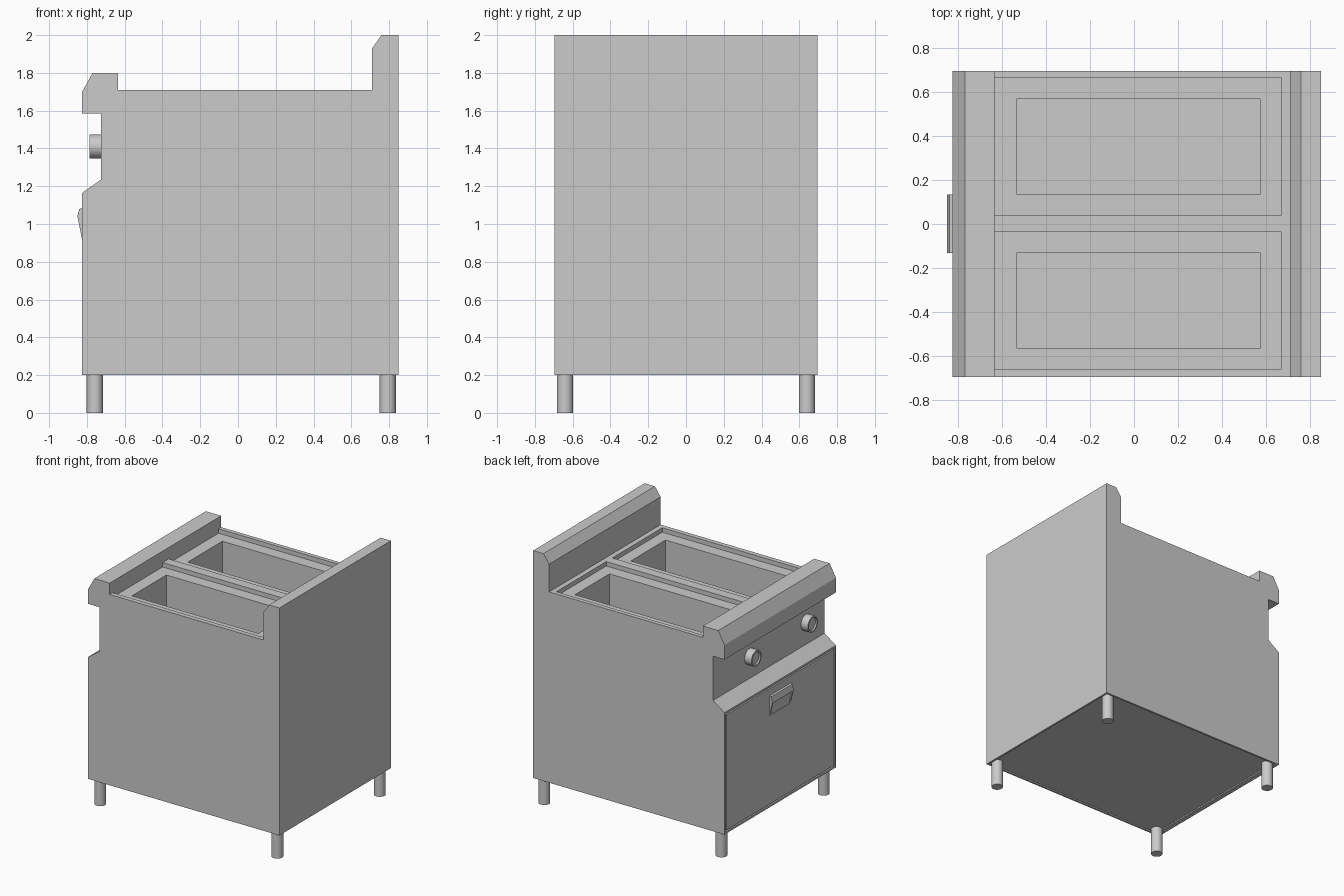
import bpy, bmesh, math
from mathutils import Matrix

if "Cube" in bpy.data.objects:
    bpy.data.objects.remove(bpy.data.objects["Cube"])


def finish(name, bm, smooth=False):
    bmesh.ops.recalc_face_normals(bm, faces=bm.faces)
    mesh = bpy.data.meshes.new(name)
    bm.to_mesh(mesh)
    bm.free()
    ob = bpy.data.objects.new(name, mesh)
    bpy.context.collection.objects.link(ob)
    bpy.ops.object.select_all(action='DESELECT')
    bpy.context.view_layer.objects.active = ob
    ob.select_set(True)
    if smooth:
        bpy.ops.object.shade_smooth_by_angle(angle=math.radians(35))
    return ob


def extrude_profile(points, y0, y1):
    """Closed xz profile swept along y."""
    bm = bmesh.new()
    face = bm.faces.new([bm.verts.new((x, y0, z)) for x, z in points])
    new = bmesh.ops.extrude_face_region(bm, geom=[face])['geom']
    moved = [v for v in new if isinstance(v, bmesh.types.BMVert)]
    bmesh.ops.translate(bm, verts=moved, vec=(0, y1 - y0, 0))
    bmesh.ops.recalc_face_normals(bm, faces=bm.faces)
    return bm


def box(name, x0, x1, y0, y1, z0, z1):
    return finish(name, extrude_profile([(x0, z0), (x1, z0), (x1, z1), (x0, z1)], y0, y1))


def cylinder(radius, depth, sides, matrix):
    bm = bmesh.new()
    bmesh.ops.create_cone(bm, cap_ends=True, segments=sides, radius1=radius,
                          radius2=radius, depth=depth, matrix=matrix)
    return bm


def cut(target, *bounds):
    cutter = box("cutter", *bounds)
    cutter.hide_render = True
    mod = target.modifiers.new("cut", 'BOOLEAN')
    mod.operation, mod.solver, mod.object = 'DIFFERENCE', 'EXACT', cutter
    bpy.context.view_layer.objects.active = target
    bpy.ops.object.modifier_apply(modifier=mod.name)
    bpy.data.objects.remove(cutter)


# Cabinet: side profile with splash back, front rail and control recess
cabinet = finish("cabinet", extrude_profile([
    (-0.825, 0.2), (0.85, 0.2), (0.85, 2.0), (0.76, 2.0), (0.71, 1.93),
    (0.71, 1.71), (-0.635, 1.71), (-0.635, 1.8), (-0.77, 1.8), (-0.825, 1.7),
    (-0.825, 1.585), (-0.725, 1.585), (-0.725, 1.235), (-0.825, 1.165)], -0.697, 0.697))

# Two stepped basins
for y in (-0.348, 0.352):
    cut(cabinet, -0.635, 0.67, y - 0.312, y + 0.312, 1.675, 1.76)
    cut(cabinet, -0.535, 0.575, y - 0.216, y + 0.216, 1.2, 1.72)

# Door opening and shallow recess underneath
cut(cabinet, -0.86, -0.8, -0.682, 0.682, 0.215, 1.15)
cut(cabinet, -0.785, 0.835, -0.682, 0.682, 0.1, 0.21)

# Door panel sits in the opening with a narrow gap
box("door", -0.825, -0.795, -0.672, 0.672, 0.225, 1.14)

# Door handle with a sunken grip face
bm = extrude_profile([(-0.82, 1.085), (-0.84, 1.08), (-0.85, 1.04), (-0.825, 0.915),
                      (-0.82, 0.915)], -0.132, 0.135)
grip = max((f for f in bm.faces if f.normal.x < -0.5), key=lambda f: f.calc_area())
bmesh.ops.inset_region(bm, faces=[grip], thickness=0.02)
bmesh.ops.inset_region(bm, faces=[grip], thickness=0.004, depth=-0.008)
finish("door_handle", bm)

# Control knobs with a dished face
for i, y in enumerate((0.24, -0.465)):
    m = Matrix.Translation((-0.753, y, 1.41)) @ Matrix.Rotation(math.radians(-90), 4, 'Y')
    bm = cylinder(0.063, 0.064, 32, m)
    bm.normal_update()
    cap = [f for f in bm.faces if f.normal.x < -0.9]
    bmesh.ops.inset_region(bm, faces=cap, thickness=0.012)
    bmesh.ops.inset_region(bm, faces=cap, thickness=0.004, depth=-0.01)
    finish(f"control_knob_{i + 1}", bm, smooth=True)

# Four round legs
for xname, x in (("front", -0.758), ("rear", 0.793)):
    for yname, y in (("left", 0.64), ("right", -0.64)):
        bm = cylinder(0.043, 0.212, 24, Matrix.Translation((x, y, 0.106)))
        finish(f"{xname}_{yname}_leg", bm, smooth=True)
